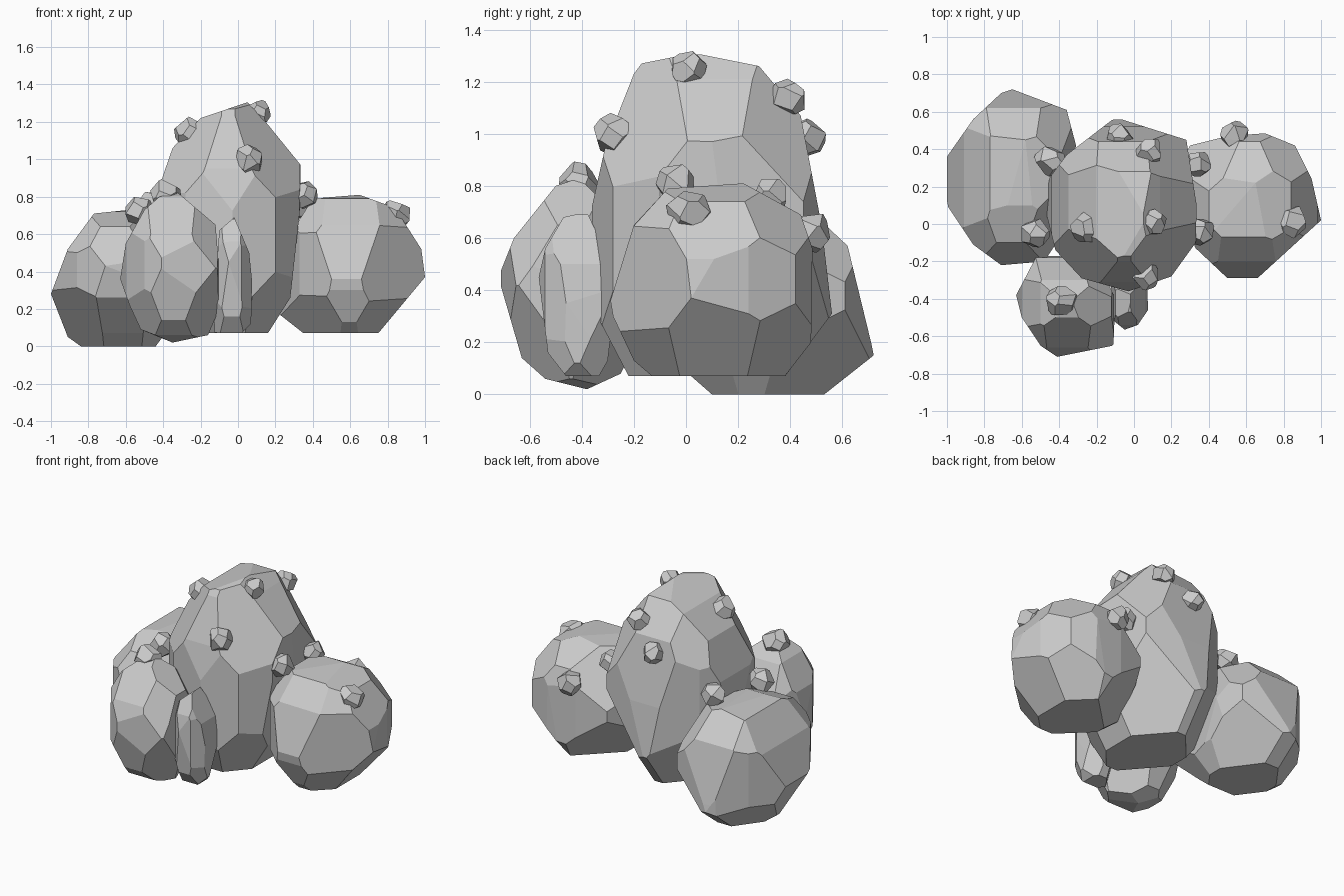
import bpy, bmesh, math, random
from mathutils import Vector
from mathutils.geometry import points_in_planes, convex_hull_2d

if "Cube" in bpy.data.objects:
    bpy.data.objects.remove(bpy.data.objects["Cube"])

random.seed(4)


def solid_from_planes(name, planes):
    """Convex faceted stone: the space enclosed by all planes."""
    pts, _ = points_in_planes(planes, 1e-4, 1e-4)
    bm = bmesh.new()
    for p in pts:
        bm.verts.new(p)
    bmesh.ops.remove_doubles(bm, verts=bm.verts[:], dist=0.006)
    res = bmesh.ops.convex_hull(bm, input=bm.verts[:])
    junk = {v for v in res["geom_interior"] + res["geom_unused"]
            if isinstance(v, bmesh.types.BMVert)}
    bmesh.ops.delete(bm, geom=list(junk), context='VERTS')
    bmesh.ops.dissolve_limit(bm, angle_limit=math.radians(2),
                             verts=bm.verts[:], edges=bm.edges[:])
    bmesh.ops.recalc_face_normals(bm, faces=bm.faces[:])
    me = bpy.data.meshes.new(name)
    bm.to_mesh(me)
    bm.free()
    ob = bpy.data.objects.new(name, me)
    bpy.context.collection.objects.link(ob)
    return ob


def plane(n, p):
    n = Vector(n).normalized()
    return Vector((*n, -n.dot(Vector(p))))


def boulder(name, front, side, top, chamfer=1.75, corners={}):
    """Stone cut to its front (x,z), side (y,z) and top (x,y) outlines."""
    planes = []
    lo, hi = [9, 9, 9], [-9, -9, -9]
    for outline, (i, j) in ((front, (0, 2)), (side, (1, 2)), (top, (0, 1))):
        loop = [outline[k] for k in convex_hull_2d([Vector(p) for p in outline])]
        mid = [sum(p[k] for p in loop) / len(loop) for k in (0, 1)]
        for a, b in zip(loop, loop[1:] + loop[:1]):
            n, p = [0, 0, 0], [0, 0, 0]
            n[i], n[j] = b[1] - a[1], a[0] - b[0]
            p[i], p[j] = a
            if n[i] * (mid[0] - a[0]) + n[j] * (mid[1] - a[1]) > 0:
                n = [-c for c in n]
            planes.append(plane(n, p))
        for q in loop:
            for k, c in zip((i, j), q):
                lo[k], hi[k] = min(lo[k], c), max(hi[k], c)
    # knock off the eight corners
    c = (Vector(lo) + Vector(hi)) / 2
    h = (Vector(hi) - Vector(lo)) / 2
    for sx in (-1, 1):
        for sy in (-1, 1):
            for sz in (-1, 1):
                d = Vector((sx, sy, sz))
                k = chamfer + random.uniform(-.05, .05)
                k = corners.get((sx, sy, sz), k) / 3
                p = c + Vector((d.x * h.x, d.y * h.y, d.z * h.z)) * k
                planes.append(plane((sx / h.x, sy / h.y, sz / h.z), p))
    return solid_from_planes(name, planes)


def pebble(name, loc, r):
    """Small stone with irregularly spread facets."""
    planes, n = [], 15
    turn = random.uniform(0, 6)
    for i in range(n):
        z = 1 - 2 * (i + .5) / n
        a = i * 2.4 + turn
        q = math.sqrt(1 - z * z)
        d = Vector((q * math.cos(a), q * math.sin(a), z))
        d += Vector([random.uniform(-.15, .15) for _ in range(3)])
        d.normalize()
        planes.append(plane(d, Vector(loc) + d * r * random.uniform(.8, .95)))
    return solid_from_planes(name, planes)


# Tall boulder in the middle
boulder("centre_boulder",
        [(.05, 1.305), (-.2, 1.22), (-.35, 1.06), (-.44, .8), (-.48, .55), (-.42, .25),
         (-.27, .07), (.16, .07), (.28, .26), (.33, .72), (.335, .97), (.14, 1.21)],
        [(.03, 1.31), (-.17, 1.27), (-.2, 1.23), (-.31, .95), (-.37, .68), (-.34, .3),
         (-.22, .07), (.38, .07), (.56, .31), (.52, .65), (.44, 1.07), (.28, 1.26)],
        [(-.1, .57), (.28, .45), (.335, .1), (.33, -.1), (.2, -.28), (-.03, -.36),
         (-.28, -.29), (-.42, -.14), (-.48, .1), (-.45, .25), (-.36, .37)], 1.66,
        {(1, -1, -1): 1.95, (-1, -1, -1): 1.62, (-1, -1, 1): 1.55})

# Low boulder on the left
boulder("left_boulder",
        [(-1, .28), (-.91, .52), (-.77, .71), (-.58, .73), (-.4, .68), (-.31, .4),
         (-.33, .15), (-.44, 0), (-.84, 0), (-.91, .05)],
        [(.1, 0), (.53, 0), (.72, .15), (.71, .2), (.62, .57), (.45, .73), (.1, .72),
         (-.1, .64), (-.22, .43), (-.18, .26), (.02, .07)],
        [(-1, .36), (-.86, .56), (-.71, .7), (-.65, .72), (-.36, .61), (-.31, .42),
         (-.38, -.05), (-.48, -.2), (-.71, -.22), (-.86, -.11), (-1, .1)], 1.76,
        {(-1, -1, -1): 1.5})

# Round boulder on the right
boulder("right_boulder",
        [(.35, .07), (.75, .07), (1, .37), (.98, .52), (.84, .74), (.65, .81),
         (.4, .79), (.28, .6), (.22, .4), (.21, .18)],
        [(-.13, .07), (.38, .07), (.48, .2), (.485, .56), (.44, .69), (.22, .81),
         (-.07, .79), (-.2, .65), (-.29, .36), (-.28, .3), (-.2, .13)],
        [(.3, .42), (.5, .47), (.7, .485), (.86, .42), (.95, .24), (1, .02), (.95, -.02),
         (.66, -.29), (.5, -.29), (.33, -.13), (.22, .1), (.24, .3)], 1.7)

# Front stone
boulder("front_left_boulder",
        [(-.35, .02), (-.52, .09), (-.58, .22), (-.63, .36), (-.6, .55), (-.5, .73),
         (-.42, .8), (-.32, .82), (-.12, .65), (-.1, .4), (-.1, .2), (-.16, .06)],
        [(-.72, .45), (-.66, .6), (-.5, .8), (-.41, .83), (-.3, .72), (-.18, .5),
         (-.17, .25), (-.25, .08), (-.38, .02), (-.54, .06), (-.63, .14)],
        [(-.41, -.71), (-.11, -.65), (-.1, -.4), (-.17, -.24), (-.35, -.16), (-.52, -.17),
         (-.63, -.38), (-.6, -.5), (-.5, -.65)], 1.7,
        {(-1, -1, -1): 1.55, (-1, -1, 1): 1.6})

# Slim stone leaning at the front
boulder("slim_front_stone",
        [(-.14, .07), (.02, .07), (.07, .12), (.075, .35), (.06, .5), (-.02, .69),
         (-.1, .62), (-.11, .4)],
        [(-.565, .45), (-.54, .56), (-.47, .68), (-.38, .7), (-.31, .55), (-.28, .3),
         (-.3, .13), (-.34, .06), (-.46, .07), (-.53, .16)],
        [(-.13, -.5), (-.05, -.565), (.02, -.54), (.075, -.46), (.07, -.3), (0, -.27),
         (-.12, -.3)], 1.8)

# Pebbles resting on the boulders
for i, (x, y, z, r) in enumerate([
        (.11, .01, 1.25, .068), (-.26, -.02, 1.145, .08), (.06, -.28, 1.0, .07),
        (-.39, -.41, .8, .08), (-.53, -.05, .72, .075), (-.45, .34, .75, .075),
        (-.08, .46, .98, .07), (.08, .39, 1.14, .068), (.34, .32, .755, .07),
        (.355, -.04, .81, .073), (.84, .01, .7, .08), (.54, .48, .62, .075)]):
    pebble(f"pebble_{i + 1}", (x, y, z), r)
